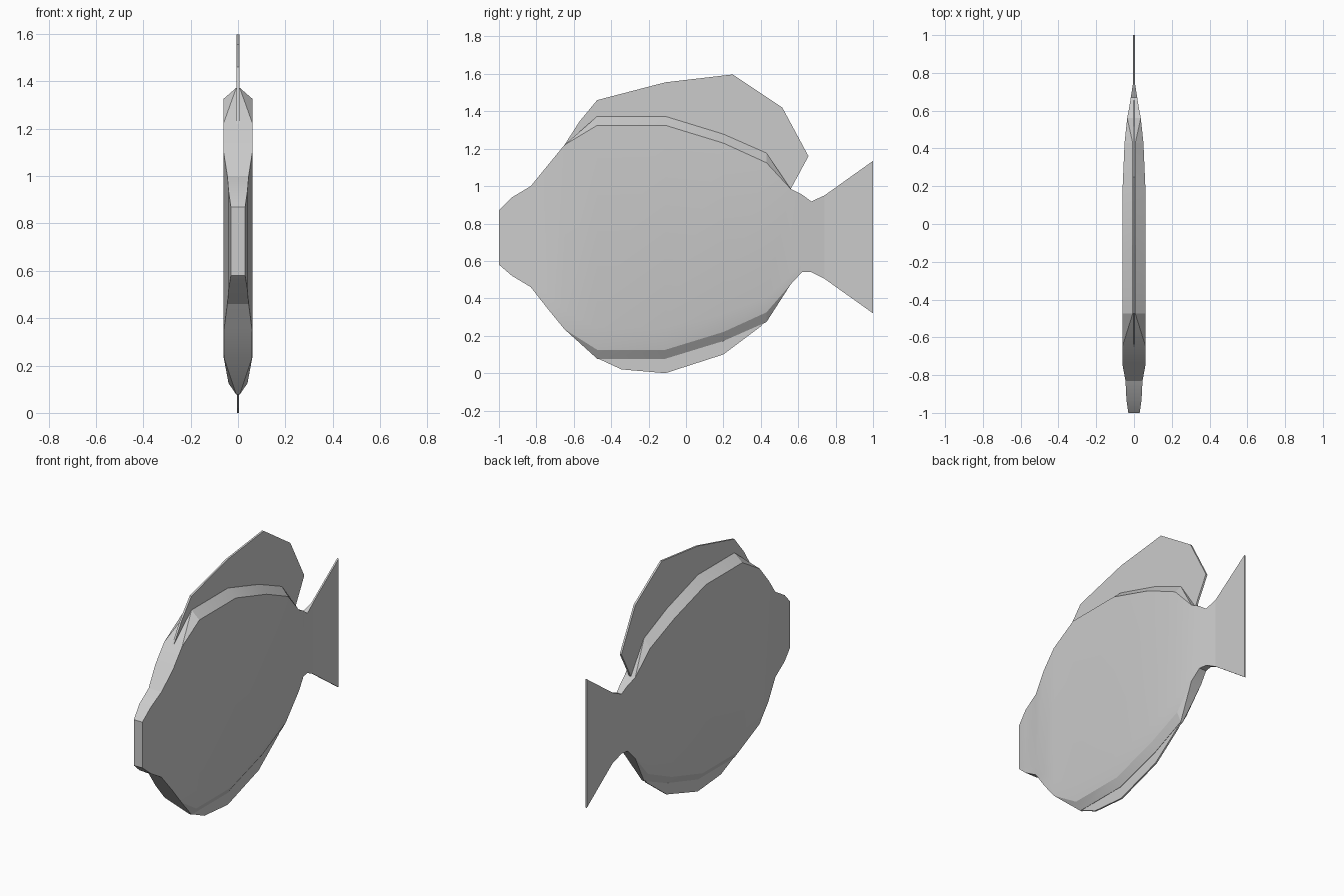
import bpy, bmesh, math

if "Cube" in bpy.data.objects:
    bpy.data.objects.remove(bpy.data.objects["Cube"])


def finish(name, bm):
    bmesh.ops.remove_doubles(bm, verts=bm.verts, dist=1e-5)
    bmesh.ops.recalc_face_normals(bm, faces=bm.faces)
    mesh = bpy.data.meshes.new(name)
    bm.to_mesh(mesh)
    bm.free()
    ob = bpy.data.objects.new(name, mesh)
    bpy.context.collection.objects.link(ob)
    bpy.ops.object.select_all(action='DESELECT')
    ob.select_set(True)
    bpy.context.view_layer.objects.active = ob
    bpy.ops.object.shade_smooth_by_angle(angle=math.radians(15))
    return ob


def loft(name, stations):
    """Stations: y, side bottom, side top, half width, bottom half width, ridge height."""
    bm = bmesh.new()
    rings = []
    for y, lo, hi, w, wb, ridge in stations:
        r = 0.007 if ridge else 0
        top_w, low_w = (r, r) if r else (w, wb)
        half = [(low_w, lo - ridge), (wb, lo), (w, lo + 0.28 * (hi - lo) * 0.35),
                (w, hi), (top_w, hi + ridge)]
        ring = half + [(-x, z) for x, z in reversed(half)]
        rings.append([bm.verts.new((x, y, z)) for x, z in ring])
    for a, b in zip(rings, rings[1:]):
        for i in range(len(a)):
            j = (i + 1) % len(a)
            bm.faces.new((a[i], a[j], b[j], b[i]))
    bm.faces.new(rings[0])
    bm.faces.new(rings[-1])
    return finish(name, bm)


def fin(name, outline, t):
    """Thin upright plate from a side outline."""
    bm = bmesh.new()
    face = bm.faces.new([bm.verts.new((-t, y, z)) for y, z in outline])
    res = bmesh.ops.extrude_face_region(bm, geom=[face])
    for v in res['geom']:
        if isinstance(v, bmesh.types.BMVert):
            v.co.x = t
    return finish(name, bm)


# Flat disc body, bevelled to a narrow ridge above and below
loft("fish_body", [
    (-1.00, 0.58, 0.87, 0.030, 0.030, 0),
    (-0.93, 0.52, 0.94, 0.040, 0.040, 0),
    (-0.83, 0.46, 1.00, 0.045, 0.045, 0),
    (-0.74, 0.345, 1.11, 0.062, 0.060, 0),
    (-0.65, 0.235, 1.22, 0.062, 0.060, 0),
    (-0.475, 0.125, 1.325, 0.062, 0.040, 0.048),
    (-0.11, 0.125, 1.325, 0.062, 0.040, 0.048),
    (0.20, 0.22, 1.23, 0.060, 0.040, 0.048),
    (0.43, 0.325, 1.125, 0.050, 0.035, 0.052),
    (0.56, 0.475, 0.985, 0.036, 0.036, 0),
    (0.62, 0.54, 0.955, 0.025, 0.025, 0),
    (0.67, 0.54, 0.918, 0.017, 0.017, 0),
    (0.74, 0.505, 0.95, 0.006, 0.006, 0),
])

# Tail fin
fin("tail_fin", [(0.74, 0.505), (1.0, 0.32), (1.0, 1.135), (0.74, 0.95)], 0.005)

# Back fin, rooted inside the body
fin("back_fin", [(-0.65, 1.22), (-0.57, 1.345), (-0.475, 1.46), (-0.11, 1.555),
                 (0.25, 1.597), (0.515, 1.42), (0.655, 1.16), (0.56, 0.985),
                 (0.43, 1.15), (0.20, 1.25), (-0.11, 1.345), (-0.475, 1.345)], 0.006)

# Belly fin, rooted inside the body
fin("belly_fin", [(-0.475, 0.08), (-0.345, 0.02), (-0.11, 0.0), (0.20, 0.10),
                  (0.40, 0.25), (0.56, 0.475), (0.43, 0.30), (0.20, 0.20),
                  (-0.11, 0.105), (-0.475, 0.105)], 0.005)
